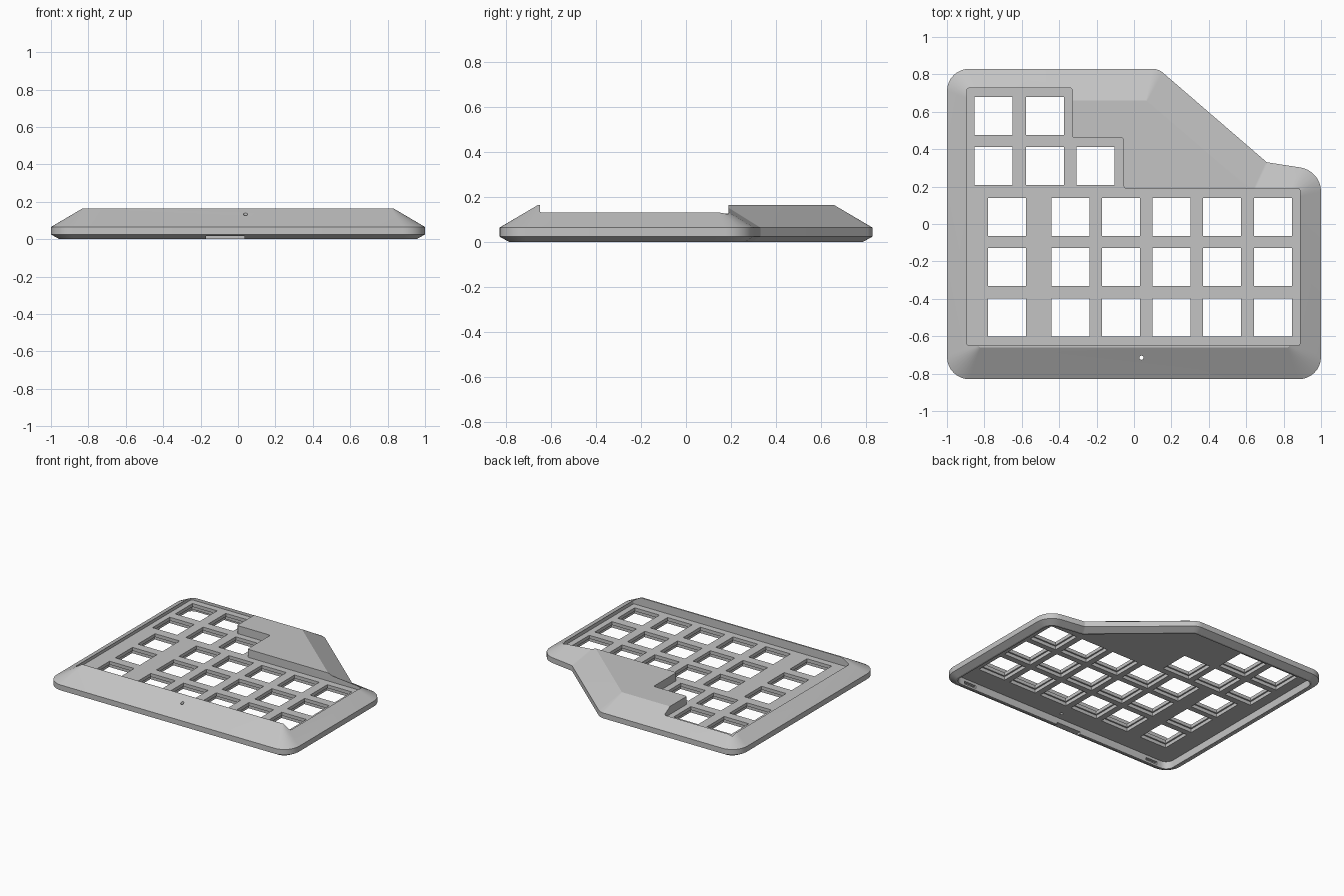
import bpy, bmesh, math
from mathutils import Vector, Matrix

if "Cube" in bpy.data.objects:
    bpy.data.objects.remove(bpy.data.objects["Cube"])

grey = bpy.data.materials.new("matte grey")
grey.use_nodes = True
grey.diffuse_color = (0.55, 0.55, 0.55, 1)
grey.node_tree.nodes["Principled BSDF"].inputs["Base Color"].default_value = (0.55, 0.55, 0.55, 1)


def rounded(corners, inset=0.0, steps=8):
    """Offset a counter-clockwise outline of (x, y, radius) inwards and round its corners."""
    pts = [Vector(c[:2]) for c in corners]
    n = len(pts)
    out = []
    for i, p in enumerate(pts):
        d0 = (p - pts[i - 1]).normalized()
        d1 = (pts[(i + 1) % n] - p).normalized()
        n0, n1 = Vector((-d0.y, d0.x)), Vector((-d1.y, d1.x))
        turn = math.atan2(d0.cross(d1), d0.dot(d1))
        q = p + (n0 + n1) * (inset / (1 + n0.dot(n1)))
        s = 1 if turn > 0 else -1
        r = max(corners[i][2] - inset, 0.01) if s > 0 else corners[i][2]
        start = q - d0 * (r * math.tan(abs(turn) / 2))
        centre = start + n0 * (r * s)
        for k in range(steps + 1):
            out.append(centre + Matrix.Rotation(turn * k / steps, 2) @ (start - centre))
    return out


def finish(name, bm):
    bmesh.ops.recalc_face_normals(bm, faces=bm.faces)
    mesh = bpy.data.meshes.new(name)
    bm.to_mesh(mesh)
    bm.free()
    mesh.materials.append(grey)
    ob = bpy.data.objects.new(name, mesh)
    bpy.context.collection.objects.link(ob)
    return ob


def loft(name, corners, layers):
    """Solid through a stack of (inset, z) copies of an outline."""
    bm = bmesh.new()
    rings = [[bm.verts.new((p.x, p.y, z)) for p in rounded(corners, inset)]
             for inset, z in layers]
    for low, high in zip(rings, rings[1:]):
        for i in range(len(low)):
            j = (i + 1) % len(low)
            bm.faces.new((low[i], low[j], high[j], high[i]))
    bm.faces.new(rings[0][::-1])
    bm.faces.new(rings[-1])
    return finish(name, bm)


def add_box(bm, x, y, w, d, z0, z1):
    m = Matrix.Translation((x, y, (z0 + z1) / 2)) @ Matrix.Diagonal((w, d, z1 - z0, 1))
    bmesh.ops.create_cube(bm, size=1, matrix=m)


def boxes(name, items):
    bm = bmesh.new()
    for item in items:
        add_box(bm, *item)
    return finish(name, bm)


# Outer shell: bottom chamfer, short wall, broad sloped border, flat top
outline = [(-1, -0.83, 0.12), (1, -0.83, 0.12), (1, 0.285, 0.13),
           (0.71, 0.33, 0.02), (0.13, 0.83, 0.09), (-1, 0.83, 0.12)]
shell = loft("keyboard_case", outline,
             [(0.045, 0), (0, 0.025), (0, 0.065), (0.17, 0.165)])

# Hollow underside and sunken key plate
cavity = loft("cavity_cutter", outline, [(0.06, -0.05), (0.06, 0.055)])
r = 0.012
well = [(-0.893, -0.65, r), (0.887, -0.65, r), (0.887, 0.19, r), (-0.055, 0.19, r),
        (-0.055, 0.46, r), (-0.33, 0.46, r), (-0.33, 0.727, r), (-0.893, 0.727, r)]
recess = loft("recess_cutter", well, [(0, 0.105), (0, 0.3)])

# Key openings, with a wider pocket under each
keys = [(x, 0.578) for x in (-0.75, -0.475)]
keys += [(x, 0.31) for x in (-0.75, -0.475, -0.205)]
keys += [(x, y) for y in (0.037, -0.23, -0.5)
         for x in [-0.68] + [-0.34 + 0.2705 * i for i in range(5)]]
pockets = boxes("pocket_cutter", [(x, y, 0.225, 0.225, 0.03, 0.08) for x, y in keys])
bm = bmesh.new()
for x, y in keys:
    add_box(bm, x, y, 0.203, 0.203, 0.02, 0.25)
# Small round hole in the front border
bmesh.ops.create_cone(bm, cap_ends=True, segments=20, radius1=0.011, radius2=0.011,
                      depth=0.3, matrix=Matrix.Translation((0.04, -0.715, 0.15)))
holes = finish("hole_cutter", bm)

# Front cable slot and two inner snap notches
slots = boxes("slot_cutter", [(-0.068, -0.82, 0.205, 0.2, -0.05, 0.017)]
              + [(s * 0.8, -0.765, 0.1, 0.05, 0.015, 0.035) for s in (-1, 1)])

bpy.context.view_layer.objects.active = shell
for cutter in (cavity, recess, pockets, holes, slots):
    cutter.hide_render = True
    mod = shell.modifiers.new(cutter.name, "BOOLEAN")
    mod.operation = "DIFFERENCE"
    mod.solver = "EXACT"
    mod.object = cutter
    bpy.ops.object.modifier_apply(modifier=mod.name)
    bpy.data.objects.remove(cutter)

# Smooth the rounded corners, keep edges crisp
bpy.ops.object.select_all(action="DESELECT")
shell.select_set(True)
bpy.ops.object.shade_smooth_by_angle(angle=math.radians(20))
